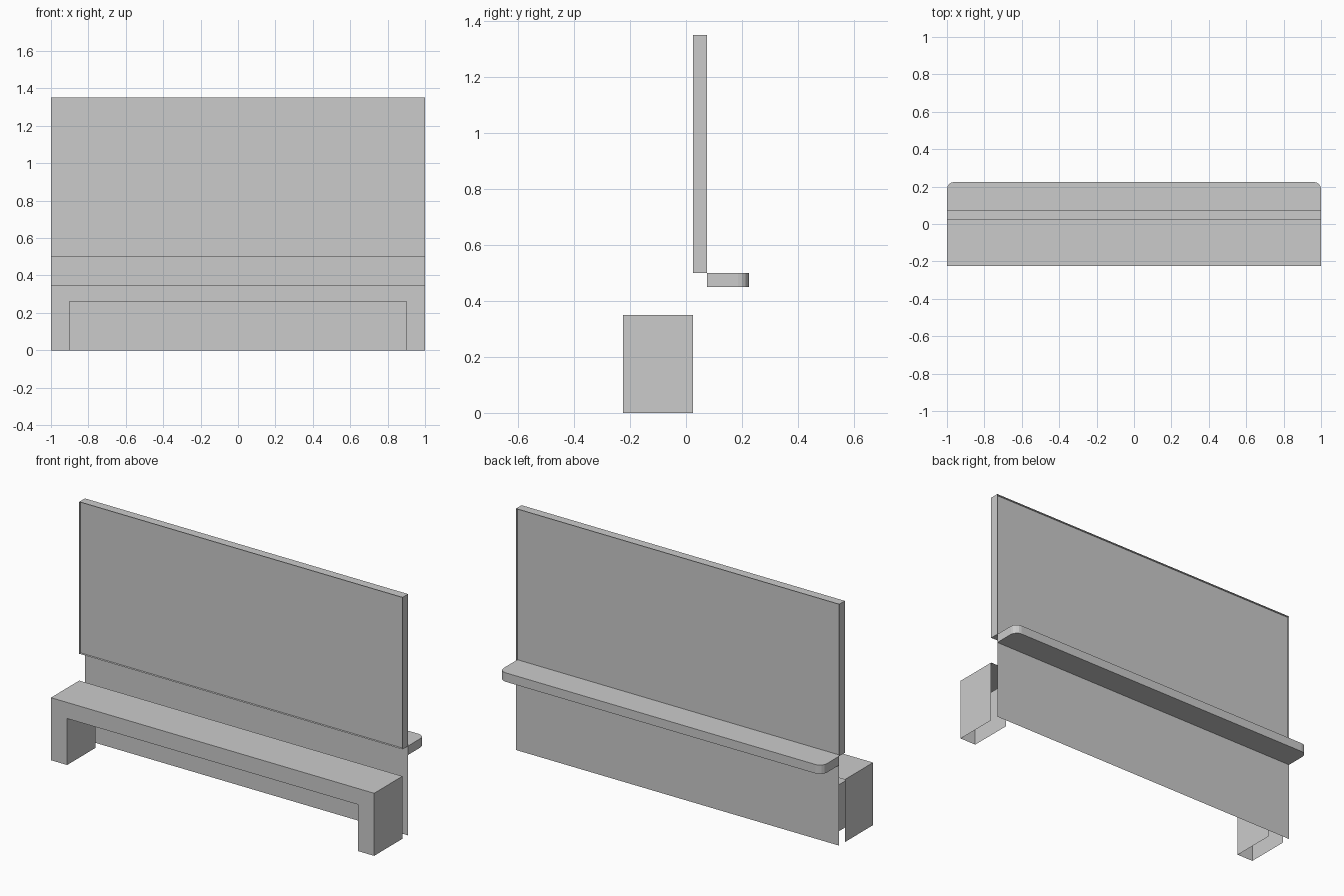
import bpy, bmesh, math

if "Cube" in bpy.data.objects:
    bpy.data.objects.remove(bpy.data.objects["Cube"])


def make_object(name, bm):
    mesh = bpy.data.meshes.new(name)
    bmesh.ops.recalc_face_normals(bm, faces=bm.faces)
    bm.to_mesh(mesh)
    bm.free()
    obj = bpy.data.objects.new(name, mesh)
    bpy.context.collection.objects.link(obj)
    return obj


def pane(name, y, z0, z1, flip=False):
    """Full-width upright sheet at depth y, facing the front unless flipped."""
    pts = [(-1, y, z0), (1, y, z0), (1, y, z1), (-1, y, z1)]
    mesh = bpy.data.meshes.new(name)
    mesh.from_pydata(pts, [], [(3, 2, 1, 0) if flip else (0, 1, 2, 3)])
    obj = bpy.data.objects.new(name, mesh)
    bpy.context.collection.objects.link(obj)
    return obj


def sweep(bm, profile, offset, skip=()):
    """Walls made by moving a closed profile along offset; skip lists open edges."""
    a = [bm.verts.new(p) for p in profile]
    b = [bm.verts.new([p[i] + offset[i] for i in range(3)]) for p in profile]
    n = len(a)
    for i in range(n):
        if i not in skip:
            j = (i + 1) % n
            bm.faces.new((a[i], a[j], b[j], b[i]))
    return a, b


# Bench: arched front with full-depth walls, open at the back and under the legs
front = [(-1, 0), (-0.9, 0), (-0.9, 0.26), (0.9, 0.26),
         (0.9, 0), (1, 0), (1, 0.35), (-1, 0.35)]
bm = bmesh.new()
a, b = sweep(bm, [(x, -0.225, z) for x, z in front], (0, 0.25, 0), skip=(0, 4))
bm.faces.new(a)
make_object("bench", bm)

# Upper wall: thin rim around two slightly recessed panes
rim = [(-1, 0.5), (1, 0.5), (1, 1.35), (-1, 1.35)]
bm = bmesh.new()
sweep(bm, [(x, 0.025, z) for x, z in rim], (0, 0.05, 0))
make_object("wall_rim", bm)
pane("wall_front_pane", 0.038, 0.5, 1.35)
pane("wall_back_pane", 0.062, 0.5, 1.35, flip=True)

# Lower wall: single sheet down to the floor
pane("lower_wall", 0.075, 0.0, 0.5)

# Shelf at the back with rounded outer corners
R, SEG = 0.04, 4
outline = [(-1, 0.075), (1, 0.075)]
for cx, start in ((1 - R, 0), (R - 1, 90)):
    for k in range(SEG + 1):
        t = math.radians(start + 90 * k / SEG)
        outline.append((cx + R * math.cos(t), 0.225 - R + R * math.sin(t)))
bm = bmesh.new()
a, b = sweep(bm, [(x, y, 0.45) for x, y in outline], (0, 0, 0.05), skip=(0,))
bm.faces.new(a)
bm.faces.new(b)
make_object("shelf", bm)
